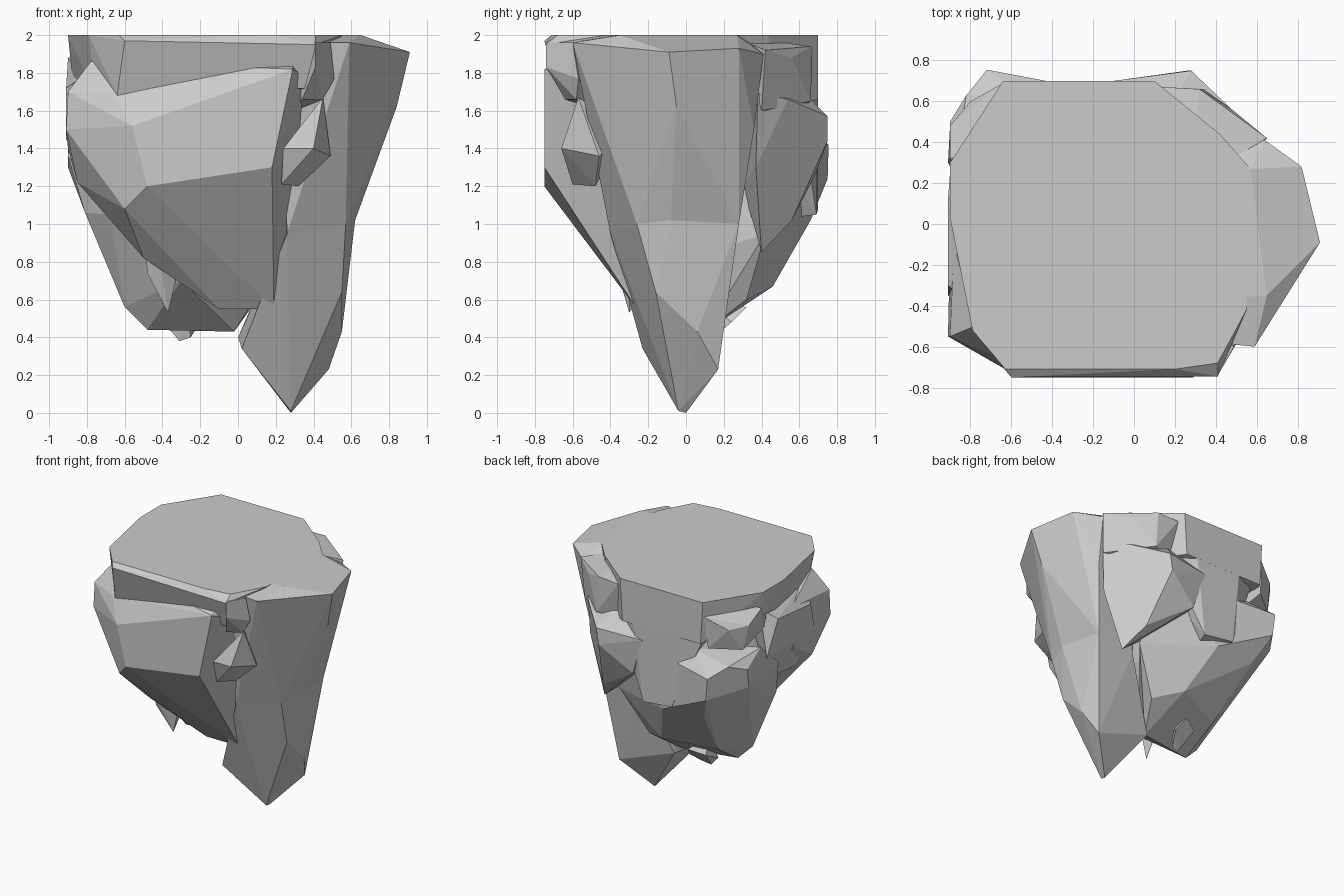
import bpy, bmesh


def chunk(name, pts):
    """Faceted stone: convex hull of a few corner points."""
    bm = bmesh.new()
    for p in pts:
        bm.verts.new(p)
    bmesh.ops.convex_hull(bm, input=bm.verts[:])
    loose = [v for v in bm.verts if not v.link_faces]
    bmesh.ops.delete(bm, geom=loose, context='VERTS')
    bmesh.ops.dissolve_limit(bm, angle_limit=0.09, verts=bm.verts[:], edges=bm.edges[:])
    bmesh.ops.recalc_face_normals(bm, faces=bm.faces[:])
    me = bpy.data.meshes.new(name)
    bm.to_mesh(me)
    bm.free()
    ob = bpy.data.objects.new(name, me)
    bpy.context.collection.objects.link(ob)
    return ob


# flat top slab
chunk("top_slab", [
    (-.79, -.52, 2), (-.78, -.22, 2), (-.90, .03, 2), (-.90, .30, 2), (-.80, .45, 2),
    (-.64, .70, 2), (.10, .70, 2), (.20, .44, 2), (.42, .44, 2), (.57, .27, 2),
    (.55, -.42, 2), (.41, -.68, 2), (.20, -.71, 2), (-.63, -.71, 2), (-.60, -.75, 1.97),
    (.41, -.745, 1.95), (-.64, -.66, 1.68), (.38, -.66, 1.72), (-.84, .0, 1.75),
    (-.88, .28, 1.80), (-.62, .70, 1.66), (.08, .70, 1.66), (.38, .45, 1.6), (-.76, -.45, 1.7)])

# tall right spike: wide head, then the tapering foot reaching the ground
waist = [(.62, -.08, 1.02), (.57, .28, 1.0), (.57, -.26, 1.0), (.26, -.40, .95), (.24, .27, .95)]
chunk("right_spike_head", waist + [
    (.84, -.05, 1.62), (.91, -.09, 1.91), (.82, .28, 1.93), (.66, -.48, 1.95),
    (.59, -.60, 1.96), (.49, -.59, 1.96), (.64, .41, 1.9), (.64, .36, 1.5), (.65, -.35, 2),
    (.57, .27, 2), (.22, -.38, 2), (.20, .30, 2)])
chunk("right_spike_foot", waist + [
    (.28, -.04, .01), (.28, 0, 0), (.48, .17, .23), (.55, .06, .43), (.55, -.16, .64),
    (.02, -.23, .34), (.0, .15, .40)])

# big front block with sloped shoulder
chunk("front_block", [
    (-.56, -.75, 1.52), (.29, -.75, 1.82), (.18, -.75, 1.30), (-.48, -.75, 1.20),
    (-.67, -.65, 1.69), (.29, -.66, 1.85), (.35, -.62, 1.78), (-.78, -.50, 1.86),
    (-.90, -.55, 1.70), (-.91, -.55, 1.50), (-.60, -.66, 1.08), (.19, -.26, .55),
    (-.10, -.26, .55), (-.50, -.42, .82), (-.85, -.40, 1.22), (-.90, -.1, 1.4),
    (.28, -.2, .9), (-.88, -.1, 1.72)])

# left and rear lower mass
chunk("rear_left_mass", [
    (-.48, .02, .44), (-.02, .10, .43), (-.60, .0, .56), (-.50, .30, .62), (.10, .32, .60),
    (-.10, .46, .67), (-.68, -.2, 1.05), (-.81, .0, 1.06), (-.90, .1, 1.36),
    (-.25, .66, 1.02), (-.60, .62, 1.02), (.30, .42, .95), (-.90, .48, 1.3),
    (-.72, .755, 1.42), (-.70, .75, 1.24), (-.82, .63, 1.5), (-.90, .50, 1.45),
    (-.88, .3, 1.55), (-.5, .6, 1.55), (.2, .58, 1.5), (-.3, -.3, .7)])
chunk("rear_middle", [
    (-.42, .70, 1.68), (-.02, .70, 1.68), (-.36, .70, 1.08), (-.10, .69, 1.05),
    (-.60, .62, 1.68), (.2, .6, 1.68), (-.5, .3, 1.68), (.2, .3, 1.68), (-.2, .3, 1.0)])

# ledges stepping round the left and back
chunk("upper_left_ledge", [
    (-.90, .48, 1.80), (-.91, .30, 1.72), (-.80, .60, 1.78), (-.64, .69, 1.88),
    (-.66, .66, 1.62), (-.86, .5, 1.60), (-.90, .32, 1.88), (-.6, .4, 1.93), (-.8, .1, 1.75),
    (-.6, .3, 1.5)])
chunk("left_ledge", [
    (-.91, .12, 1.72), (-.91, -.30, 1.68), (-.91, -.35, 1.45), (-.90, .25, 1.45),
    (-.80, .2, 1.8), (-.78, -.4, 1.80), (-.8, .1, 1.2), (-.78, -.3, 1.15), (-.6, 0, 1.5)])

# rear right stones
chunk("rear_right_block", [
    (.28, .75, 1.57), (.26, .75, 1.44), (.50, .54, 1.66), (.62, .38, 1.69), (.60, .37, 1.30),
    (.35, .56, 1.02), (.0, .68, 1.25), (-.1, .70, 1.55), (.2, .62, 1.70), (.45, .40, .85),
    (.0, .3, 1.2)])
chunk("rear_right_cap", [
    (.14, .67, 1.93), (.32, .66, 1.94), (.34, .66, 1.65), (.48, .56, 1.88), (.52, .50, 1.62),
    (.65, .42, 1.92), (.63, .40, 1.6), (.30, .45, 1.97), (.45, .3, 1.97), (.15, .6, 1.6)])

# small loose stones
chunk("front_right_chip", [
    (.45, -.57, 1.67), (.24, -.66, 1.40), (.23, -.60, 1.21), (.32, -.48, 1.20),
    (.40, -.66, 1.40), (.49, -.46, 1.36), (.35, -.3, 1.5)])
chunk("front_right_knob", [
    (.41, -.74, 1.96), (.41, -.74, 1.83), (.49, -.60, 1.96), (.51, -.57, 1.77),
    (.34, -.64, 1.66), (.45, -.58, 1.66), (.3, -.5, 1.97), (.3, -.45, 1.6)])
chunk("front_low_chip", [
    (-.49, -.40, .87), (-.42, -.38, .86), (-.33, -.30, .70), (-.37, -.30, .53),
    (-.48, -.36, .74), (-.35, -.1, .8)])
chunk("under_chip", [
    (-.36, .10, .44), (-.31, .12, .38), (-.25, .14, .40), (-.20, .24, .48),
    (-.24, .32, .56), (-.36, .26, .52), (-.28, .1, .6)])

# fuse every stone into one rock so no faces are left buried inside
stones = [o for o in bpy.context.scene.objects if o.name != "top_slab"]
rock = bpy.data.objects["top_slab"]
for s in stones:
    m = rock.modifiers.new("fuse_" + s.name, 'BOOLEAN')
    m.operation = 'UNION'
    m.solver = 'EXACT'
    m.object = s
bpy.context.view_layer.update()
dg = bpy.context.evaluated_depsgraph_get()
fused = bpy.data.meshes.new_from_object(rock.evaluated_get(dg))
rock.modifiers.clear()
rock.data = fused
rock.name = "floating_rock"
for s in stones:
    bpy.data.objects.remove(s)
